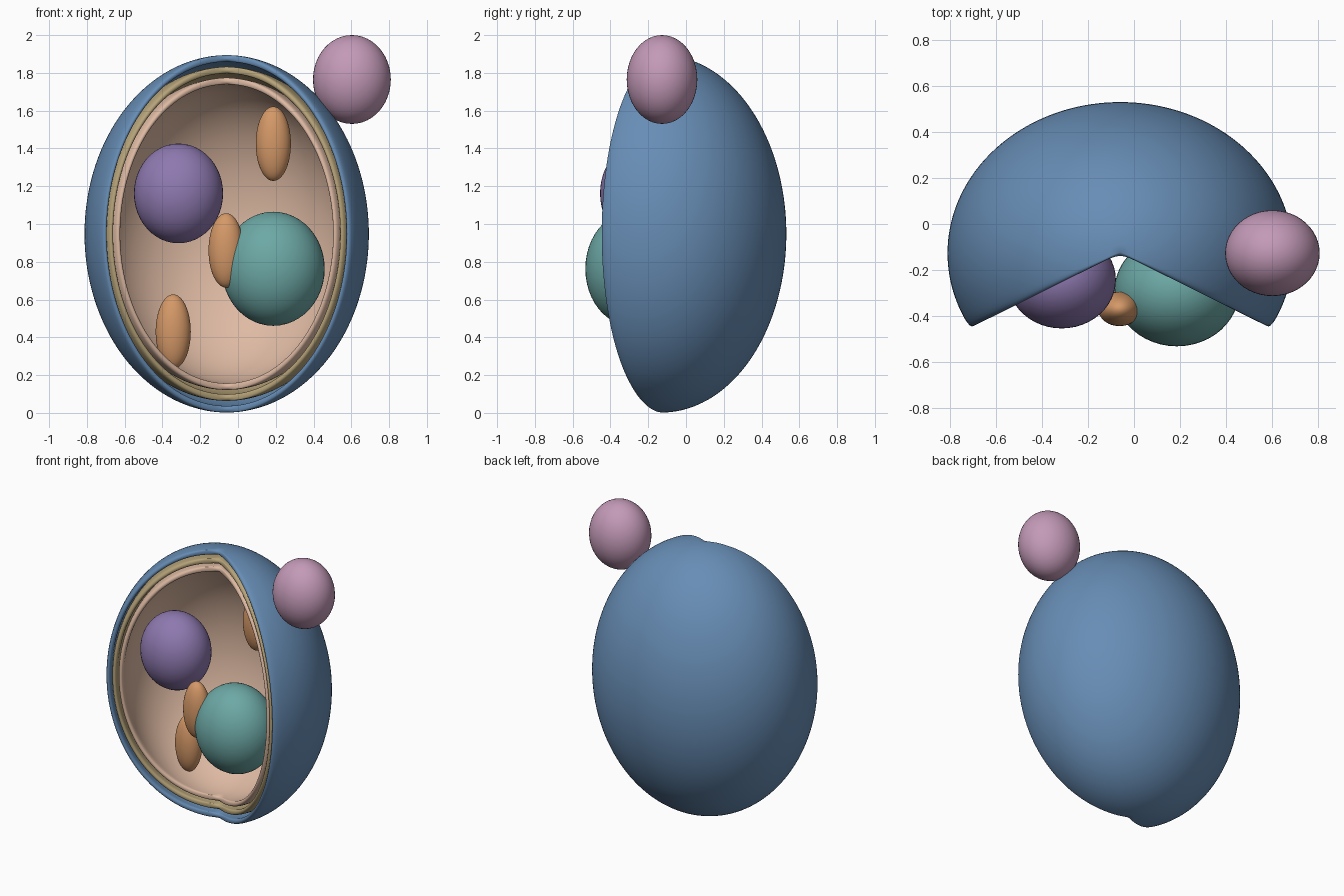
import bpy, bmesh, math

if "Cube" in bpy.data.objects:
    bpy.data.objects.remove(bpy.data.objects["Cube"])


def mat(name, rgb):
    m = bpy.data.materials.new(name)
    lin = [((c / 255 + 0.055) / 1.055) ** 2.4 for c in rgb]
    m.diffuse_color = (*lin, 1)
    m.use_nodes = True
    m.node_tree.nodes["Principled BSDF"].inputs["Base Color"].default_value = m.diffuse_color
    return m


BLUE = mat("blue wall", (103, 141, 181))
TAN = mat("tan layer", (182, 163, 121))
SKIN = mat("peach membrane", (222, 186, 163))
PURPLE = mat("purple", (142, 121, 176))
TEAL = mat("teal", (108, 168, 165))
ORANGE = mat("orange", (212, 152, 103))
PINK = mat("pink", (196, 154, 184))


def ellipsoid(name, loc, radii, m, u=48, v=24, cut=False):
    """Scaled UV sphere; cut removes the 120 degree wedge facing -y."""
    bm = bmesh.new()
    bmesh.ops.create_uvsphere(bm, u_segments=u, v_segments=v, radius=1)
    if cut:
        gone = []
        for f in bm.faces:
            c = f.calc_center_median()
            if -150 < math.degrees(math.atan2(c.y, c.x)) < -30:
                gone.append(f)
        bmesh.ops.delete(bm, geom=gone, context='FACES')
    for p in bm.verts:
        p.co = [a * r for a, r in zip(p.co, radii)]
    for f in bm.faces:
        f.smooth = True
    me = bpy.data.meshes.new(name)
    bm.to_mesh(me)
    bm.free()
    me.materials.append(m)
    ob = bpy.data.objects.new(name, me)
    ob.location = loc
    bpy.context.collection.objects.link(ob)
    return ob


# nested cutaway shells with softly rounded rims
for name, radii, thick, m in (
        ("outer_wall", (0.757, 0.662, 0.948), 0.035, BLUE),
        ("middle_layer", (0.718, 0.625, 0.886), 0.035, TAN),
        ("inner_membrane", (0.675, 0.587, 0.828), 0.035, SKIN)):
    shell = ellipsoid(name, (-0.06, -0.127, 0.948), radii, m, cut=True)
    so = shell.modifiers.new("thickness", 'SOLIDIFY')
    so.thickness = thick
    so.offset = -1
    ss = shell.modifiers.new("rounding", 'SUBSURF')
    ss.levels = ss.render_levels = 2

# large bodies inside, and the bud outside
ellipsoid("large_vacuole", (0.187, -0.29, 0.763), (0.272, 0.243, 0.302), TEAL)
ellipsoid("nucleus", (-0.315, -0.243, 1.162), (0.236, 0.212, 0.264), PURPLE)
ellipsoid("bud", (0.603, -0.127, 1.765), (0.206, 0.187, 0.235), PINK)

# small elongated bodies
for i, loc in enumerate(((0.187, -0.06, 1.425), (-0.063, -0.37, 0.86), (-0.343, -0.06, 0.43))):
    ellipsoid(f"small_body_{i + 1}", loc, (0.093, 0.075, 0.197), ORANGE)
